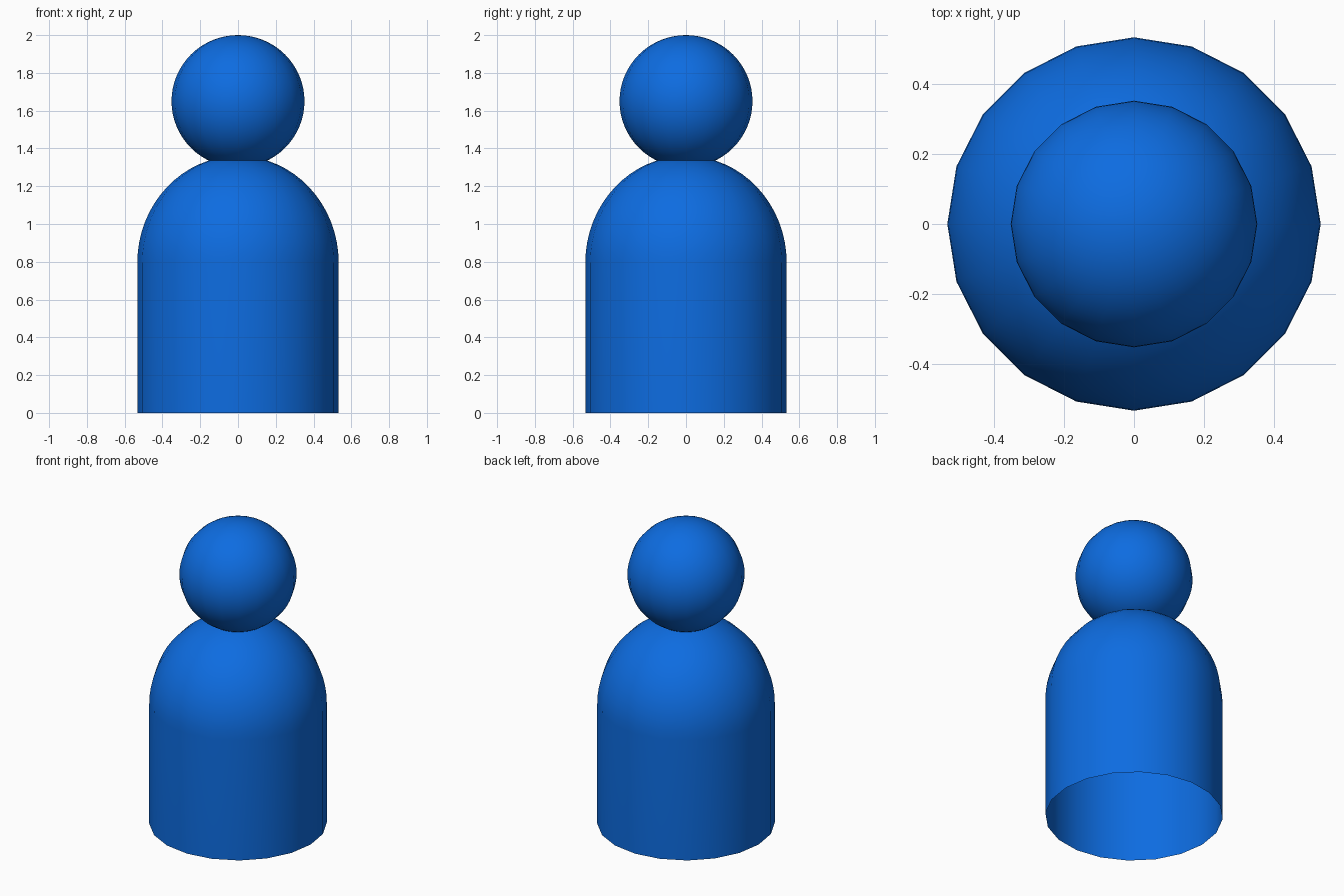
import bpy, bmesh
from math import sin, cos, pi

if "Cube" in bpy.data.objects:
    bpy.data.objects.remove(bpy.data.objects["Cube"])

SIDES = 20

blue = bpy.data.materials.new("blue")
blue.diffuse_color = (0.004, 0.15, 0.75, 1)
blue.use_nodes = True
blue.node_tree.nodes["Principled BSDF"].inputs["Base Color"].default_value = blue.diffuse_color


def lathe(name, profile):
    """Revolve (radius, z) points around z; zero radius makes a pole."""
    bm = bmesh.new()
    rings = []
    for r, z in profile:
        n = SIDES if r > 1e-5 else 1
        rings.append([bm.verts.new((r * cos(2 * pi * i / SIDES), r * sin(2 * pi * i / SIDES), z))
                      for i in range(n)])
    for low, high in zip(rings, rings[1:]):
        for i in range(SIDES):
            j = (i + 1) % SIDES
            quad = [low[i % len(low)], low[j % len(low)], high[j % len(high)], high[i % len(high)]]
            bm.faces.new(list(dict.fromkeys(quad)))
    bmesh.ops.recalc_face_normals(bm, faces=bm.faces)
    mesh = bpy.data.meshes.new(name)
    bm.to_mesh(mesh)
    bm.free()
    mesh.shade_smooth()
    mesh.materials.append(blue)
    obj = bpy.data.objects.new(name, mesh)
    bpy.context.collection.objects.link(obj)
    return obj


def arc(radius, height, centre, start, steps):
    """Elliptical profile from the start angle up to the top pole."""
    angles = [start + (pi / 2 - start) * k / steps for k in range(steps + 1)]
    return [(radius * max(cos(a), 0), centre + height * sin(a)) for a in angles]


# Body: straight wall, open underneath, with a domed shoulder
lathe("body", [(0.533, 0)] + arc(0.533, 0.565, 0.795, 0, 16))

# Head: ball resting slightly sunk into the shoulders
lathe("head", arc(0.352, 0.35, 1.65, -pi / 2, 32))
